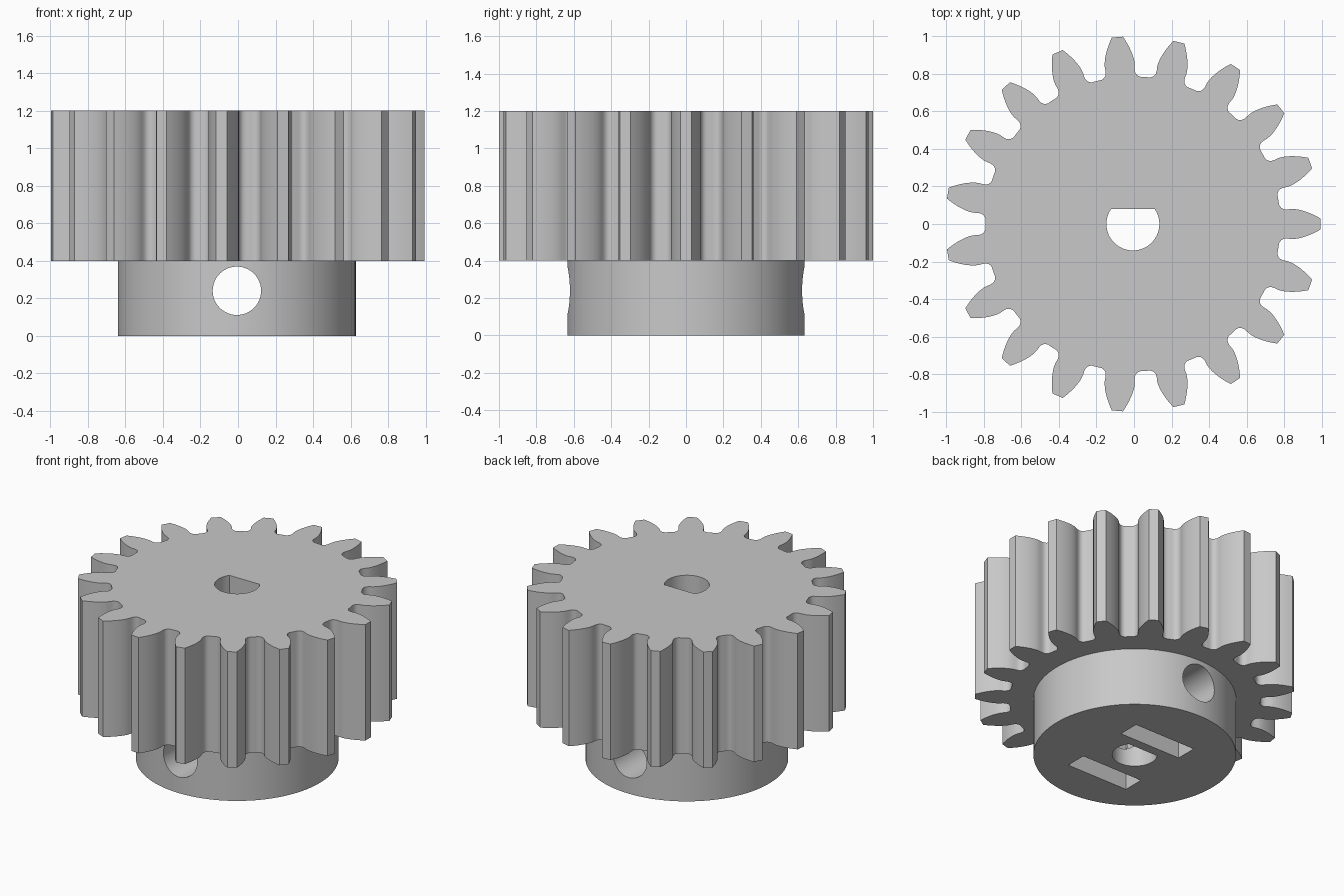
import bpy
import bmesh
from math import radians, cos, sin, tan, acos, pi, sqrt
from mathutils import Matrix

cube = bpy.data.objects.get("Cube")
if cube:
    bpy.data.objects.remove(cube, do_unlink=True)

CX = -0.006            # gear axis
TEETH = 19
TIP_R, ROOT_R = 1.0, 0.786
PITCH_R = TIP_R * TEETH / (TEETH + 2)
PRESSURE = radians(20)
BASE_R = PITCH_R * cos(PRESSURE)

# Colour
grey = bpy.data.materials.new("grey_plastic")
grey.use_nodes = True
colour = (0.58, 0.58, 0.58, 1)
grey.diffuse_color = colour
grey.node_tree.nodes["Principled BSDF"].inputs["Base Color"].default_value = colour


def add_object(name, bm):
    bmesh.ops.recalc_face_normals(bm, faces=bm.faces)
    mesh = bpy.data.meshes.new(name)
    bm.to_mesh(mesh)
    bm.free()
    mesh.materials.append(grey)
    obj = bpy.data.objects.new(name, mesh)
    bpy.context.collection.objects.link(obj)
    return obj


def prism(name, outline, z0, z1):
    """Extrude a closed 2D outline from z0 to z1."""
    bm = bmesh.new()
    face = bm.faces.new([bm.verts.new((x + CX, y, z0)) for x, y in outline])
    out = bmesh.ops.extrude_face_region(bm, geom=[face])
    verts = [v for v in out["geom"] if isinstance(v, bmesh.types.BMVert)]
    bmesh.ops.translate(bm, verts=verts, vec=(0, 0, z1 - z0))
    return add_object(name, bm)


def circle(r, n):
    return [(r * cos(2 * pi * i / n), r * sin(2 * pi * i / n)) for i in range(n)]


def rectangle(x, y0, y1):
    return [(-x, y0), (x, y0), (x, y1), (-x, y1)]


def combine(obj, tool, operation):
    mod = obj.modifiers.new(operation, 'BOOLEAN')
    mod.operation = operation
    mod.solver = 'EXACT'
    mod.object = tool
    tool.hide_render = True
    bpy.context.view_layer.objects.active = obj
    bpy.ops.object.modifier_apply(modifier=mod.name)
    bpy.data.objects.remove(tool, do_unlink=True)


def involute(angle):
    return tan(angle) - angle


# Half of one tooth as (radius, half angle): root fillet, then involute flank
half = [(ROOT_R, radians(a)) for a in (8.6, 7.5)]
half += [(r, radians(a)) for r, a in
         ((0.79, 6.8), (0.797, 6.1), (0.81, 5.55), (0.828, 5.38))]
for i in range(9):
    r = BASE_R + (TIP_R - BASE_R) * i / 8
    pressure = acos(min(1, BASE_R / r))
    half.append((r, pi / (2 * TEETH) + involute(PRESSURE) - involute(pressure) - 0.003))
tooth = [(r, -a) for r, a in half] + [(r, a) for r, a in reversed(half)]

# Toothed wheel
outline = []
for k in range(TEETH):
    turn = 2 * pi * k / TEETH
    outline += [(r * cos(a + turn), r * sin(a + turn)) for r, a in tooth]
gear = prism("spur_gear", outline, 0.4, 1.2)

# Hub below the wheel
combine(gear, prism("hub", circle(0.634, 96), 0, 0.6), 'UNION')

# D-shaped shaft bore
BORE_R, FLAT_Y = 0.141, 0.08
start = pi / 2 + acos(FLAT_Y / BORE_R)
sweep = 2 * pi - 2 * acos(FLAT_Y / BORE_R)
bore = [(BORE_R * cos(start + sweep * i / 40), BORE_R * sin(start + sweep * i / 40))
        for i in range(41)]
combine(gear, prism("bore_cutter", bore, -0.2, 1.4), 'DIFFERENCE')

# Nut pockets in the underside
for y0, y1 in ((0.147, 0.293), (-0.366, -0.22)):
    combine(gear, prism("pocket_cutter", rectangle(0.235, y0, y1), -0.2, 0.47), 'DIFFERENCE')

# Set screw hole through the hub
bm = bmesh.new()
bmesh.ops.create_cone(bm, cap_ends=True, segments=48, radius1=0.129, radius2=0.129, depth=2,
                      matrix=Matrix.Translation((CX, 0, 0.24)) @ Matrix.Rotation(pi / 2, 4, 'X'))
combine(gear, add_object("screw_hole_cutter", bm), 'DIFFERENCE')

# Smooth curved walls, keep corners sharp
bpy.ops.object.select_all(action='DESELECT')
gear.select_set(True)
bpy.context.view_layer.objects.active = gear
bpy.ops.object.shade_smooth_by_angle(angle=radians(35))
